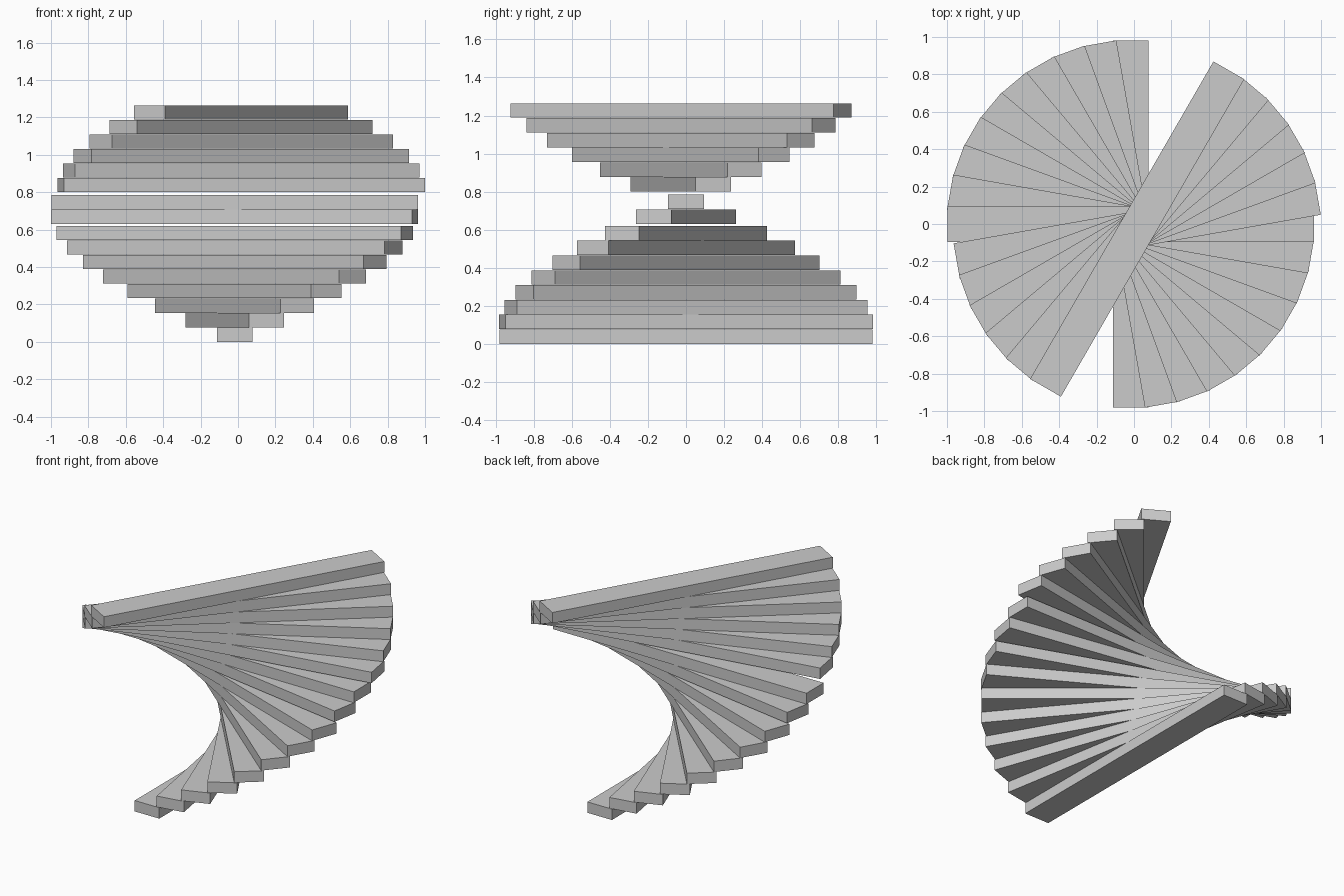
import bpy
import math

cube = bpy.data.objects.get("Cube")
if cube:
    bpy.data.objects.remove(cube, do_unlink=True)

PLANK = (1.96, 0.19, 0.076)   # length, width, thickness
PITCH = 0.0777
TURN = 10                     # degrees between neighbouring planks

grey = bpy.data.materials.new("plain_grey")
grey.use_nodes = True
grey.diffuse_color = (0.6, 0.6, 0.6, 1)
grey.node_tree.nodes["Principled BSDF"].inputs["Base Color"].default_value = (0.6, 0.6, 0.6, 1)


def add_plank(name, x, y, z, angle):
    """One rectangular plank whose underside sits at height z."""
    bpy.ops.mesh.primitive_cube_add(
        size=1, location=(x, y, z + PLANK[2] / 2),
        rotation=(0, 0, math.radians(angle)))
    plank = bpy.context.object
    plank.name = name
    plank.scale = PLANK
    plank.data.materials.append(grey)


# Groups of the twisting stack: first plank, count, centre x, centre y, base z
groups = {
    "lower_plank": (0, 8, -0.018, 0, 0),
    "middle_plank": (8, 2, -0.018, 0, 0.631),
    "upper_plank": (10, 6, 0.017, -0.027, 0.8),
}
for name, (first, count, x, y, base) in groups.items():
    for i in range(count):
        add_plank(f"{name}_{i + 1}", x, y, base + i * PITCH, 90 + (first + i) * TURN)
